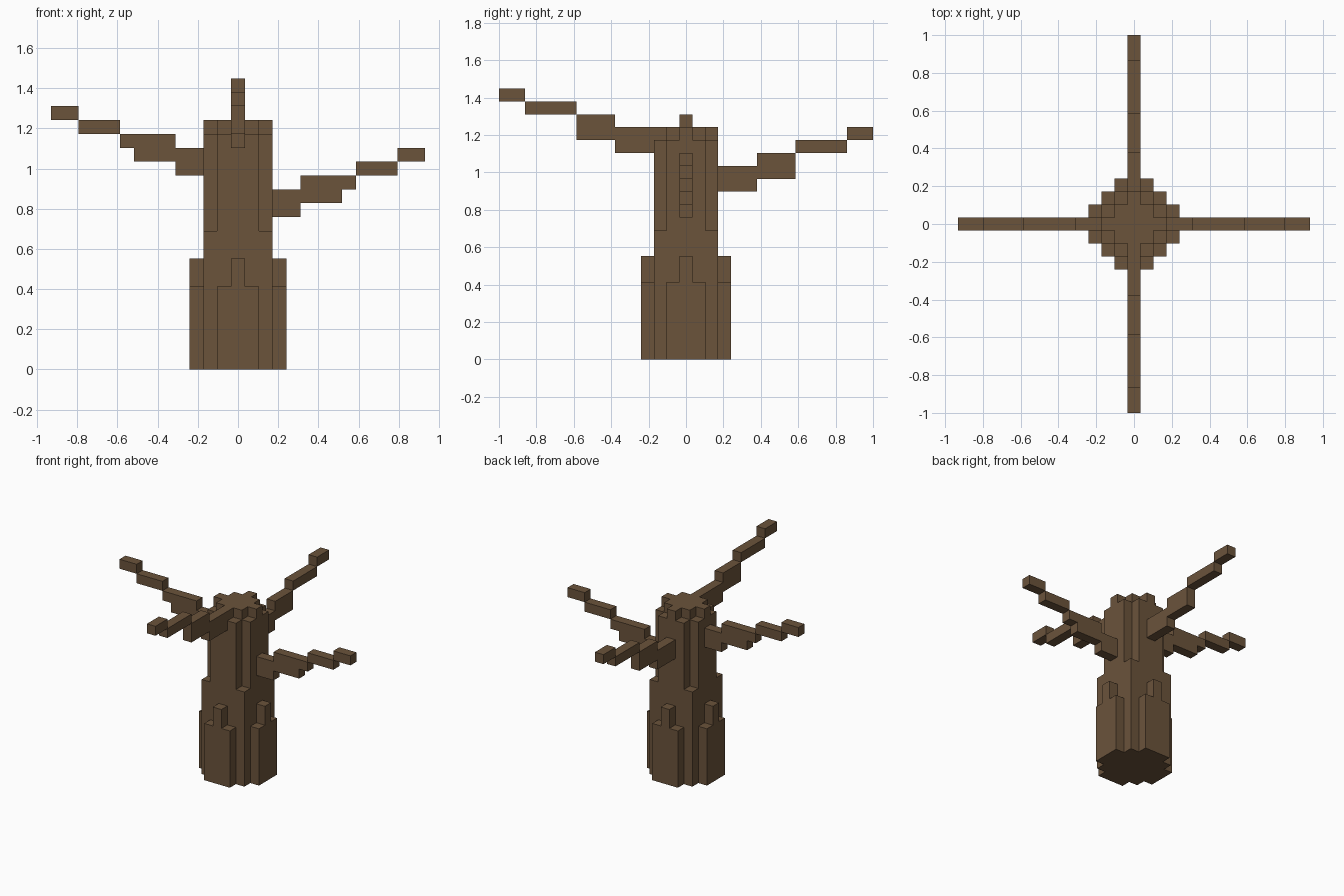
import bpy, bmesh
from mathutils import Vector

cube = bpy.data.objects.get("Cube")
if cube:
    bpy.data.objects.remove(cube, do_unlink=True)

U = 2 / 29  # edge of one block

bark = bpy.data.materials.new("brown bark")
bark.use_nodes = True
colour = (0.147, 0.087, 0.044, 1)
bark.diffuse_color = colour
bark.node_tree.nodes["Principled BSDF"].inputs["Base Color"].default_value = colour


def block_object(name, cells):
    """Skin a set of unit cells (centred in x and y, standing on z) with merged flat faces."""
    bm = bmesh.new()
    for cell in cells:
        centre = Vector(cell) + Vector((0, 0, 0.5))
        for axis in range(3):
            for sign in (-1, 1):
                n = Vector((0, 0, 0))
                n[axis] = sign
                if tuple(int(c) for c in Vector(cell) + n) in cells:
                    continue
                s = Vector((0, 0, 0))
                s[(axis + 1) % 3] = 1
                t = n.cross(s)
                corners = [centre + (n + s * i + t * j) / 2
                           for i, j in ((-1, -1), (1, -1), (1, 1), (-1, 1))]
                bm.faces.new([bm.verts.new(c * U) for c in corners])
    bmesh.ops.remove_doubles(bm, verts=bm.verts, dist=U / 100)
    bmesh.ops.dissolve_limit(bm, angle_limit=0.01, verts=bm.verts, edges=bm.edges)
    mesh = bpy.data.meshes.new(name)
    bm.to_mesh(mesh)
    bm.free()
    mesh.materials.append(bark)
    obj = bpy.data.objects.new(name, mesh)
    bpy.context.collection.objects.link(obj)
    return obj


# Trunk: column height depends on the distance from the centre along each axis
HEIGHTS = {(2, 0): 18, (2, 1): 17, (2, 2): 10, (3, 0): 8, (3, 1): 6}


def column_height(x, y):
    far, near = max(abs(x), abs(y)), min(abs(x), abs(y))
    return 18 if far <= 1 else HEIGHTS.get((far, near), 0)


span = range(-3, 4)
block_object("trunk", {(x, y, z) for x in span for y in span
                       for z in range(column_height(x, y))})

# Branches: runs of (start, end, bottom, top), outward along one direction
SIDE_RUNS = [(3, 5, 0, 2), (5, 8, 1, 3), (8, 9, 2, 3), (9, 12, 3, 4), (12, 14, 4, 5)]
LONG_RUNS = [(3, 6, 0, 2), (6, 9, 1, 3), (9, 13, 3, 4), (13, 15, 4, 5)]


def branch(name, dx, dy, base, runs):
    block_object(name, {(dx * d, dy * d, base + z) for a, b, low, high in runs
                        for d in range(a, b) for z in range(low, high)})


branch("left_branch", 1, 0, 11, SIDE_RUNS)
branch("right_branch", -1, 0, 14, SIDE_RUNS)
branch("back_branch", 0, 1, 13, LONG_RUNS)
branch("front_branch", 0, -1, 16, LONG_RUNS)
